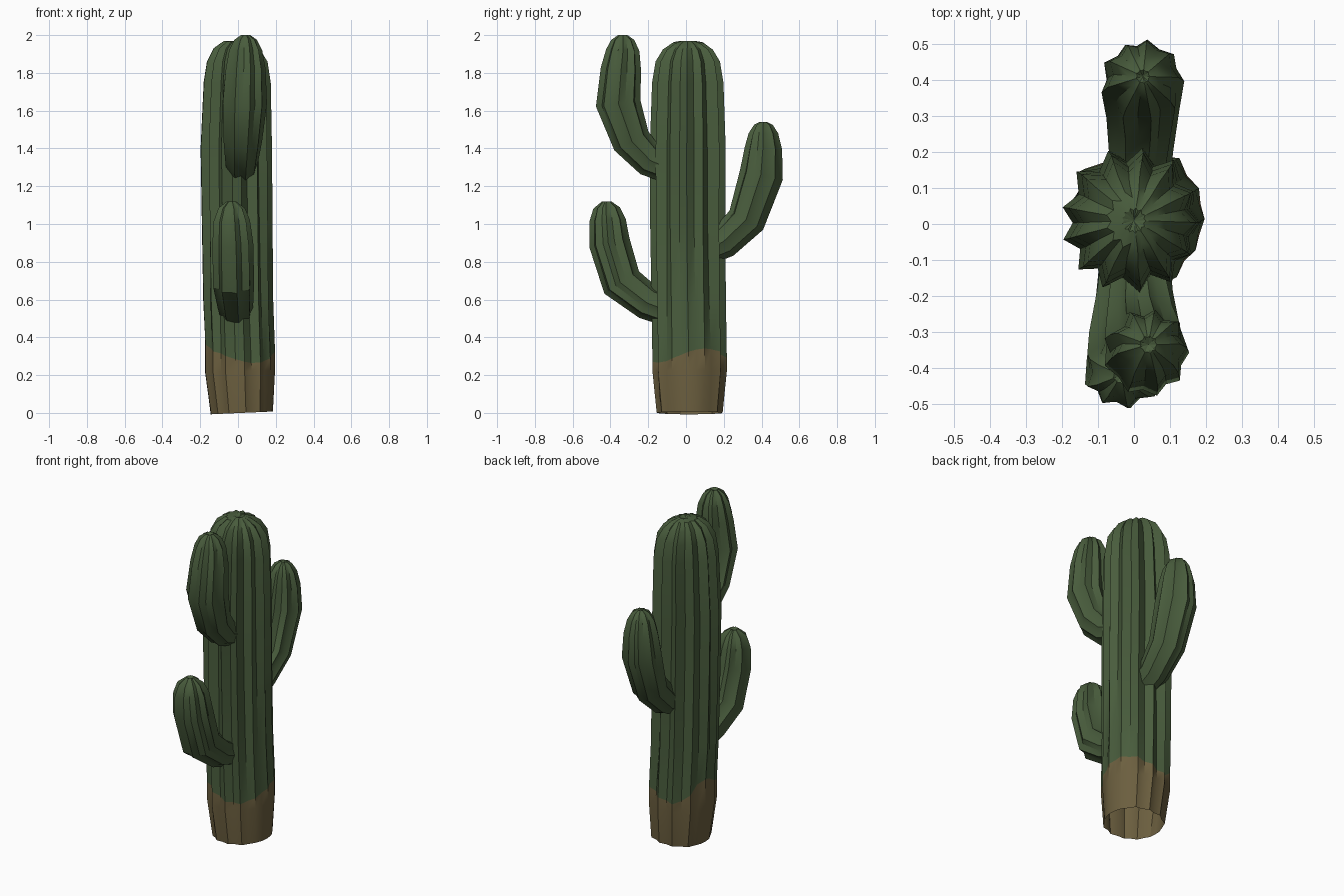
import bpy, bmesh, math, random
from mathutils import Vector

random.seed(4)
if "Cube" in bpy.data.objects:
    bpy.data.objects.remove(bpy.data.objects["Cube"], do_unlink=True)


def material(name, color):
    m = bpy.data.materials.new(name)
    m.use_nodes = True
    m.diffuse_color = color
    bsdf = m.node_tree.nodes["Principled BSDF"]
    bsdf.inputs["Base Color"].default_value = color
    bsdf.inputs["Roughness"].default_value = 0.9
    return m


green = material("cactus green", (0.066, 0.108, 0.046, 1))
brown = material("woody brown", (0.15, 0.115, 0.05, 1))


def ribbed_tube(name, sections, ribs, seam=None):
    """Skin star-shaped rings along a path of (x, y, z, radius, groove depth).
    Faces below the ring numbered seam are brown, and that ring is uneven."""
    bm = bmesh.new()
    step = math.pi / ribs
    # uneven ribs: each keeps its own angle and size along the whole stem
    angles = [i * 2 * step + random.uniform(-0.25, 0.25) * step for i in range(ribs)]
    sizes = [random.uniform(0.95, 1.04) for _ in range(ribs)]
    spokes = []
    for i, a in enumerate(angles):
        following = angles[i + 1] if i + 1 < ribs else angles[0] + 2 * math.pi
        spokes += [(a, sizes[i], False), ((a + following) / 2, 1.0, True)]
    centres = [Vector(s[:3]) for s in sections]
    rings = []
    for k, (x, y, z, radius, depth) in enumerate(sections):
        tangent = centres[min(k + 1, len(centres) - 1)] - centres[max(k - 1, 0)]
        tangent.normalize()
        side = Vector((1, 0, 0))
        side = (side - tangent * side.dot(tangent)).normalized()
        up = tangent.cross(side)
        ring = []
        for a, size, groove in spokes:
            r = radius * size * (1 - depth if groove else 1)
            p = centres[k] + side * (r * math.cos(a)) + up * (r * math.sin(a))
            if k == seam:
                p.z += 0.03 * math.cos(a) * math.sin(a) + 0.025 * math.sin(2.0 * a + 1)
                p.z += 0.1 * max(0, -math.cos(a + 0.3)) ** 6
            ring.append(bm.verts.new(p))
        rings.append(ring)
    count = len(spokes)
    for k in range(len(rings) - 1):
        for i in range(count):
            j = (i + 1) % count
            f = bm.faces.new((rings[k][i], rings[k][j], rings[k + 1][j], rings[k + 1][i]))
            f.material_index = 1 if seam is not None and k < seam else 0
    # slightly sunken crown
    tip = bm.verts.new(centres[-1] - Vector((0, 0, 0.012)))
    for i in range(count):
        bm.faces.new((rings[-1][i], rings[-1][(i + 1) % count], tip))
    mesh = bpy.data.meshes.new(name)
    bm.to_mesh(mesh)
    bm.free()
    mesh.materials.append(green)
    mesh.materials.append(brown)
    ob = bpy.data.objects.new(name, mesh)
    bpy.context.collection.objects.link(ob)
    bpy.ops.object.select_all(action="DESELECT")
    ob.select_set(True)
    bpy.context.view_layer.objects.active = ob
    bpy.ops.object.shade_smooth_by_angle(angle=math.radians(32))
    return ob


# Trunk, open underneath, woody at the foot
ribbed_tube("trunk", [
    (0.02, 0.02, 0, 0.172, 0.04), (0.01, 0.02, 0.22, 0.194, 0.08),
    (0.01, 0.02, 0.30, 0.194, 0.10), (0, 0.015, 0.6, 0.194, 0.14),
    (-0.005, 0.01, 1.0, 0.196, 0.17), (-0.01, 0.01, 1.4, 0.198, 0.19),
    (-0.005, 0.01, 1.75, 0.186, 0.2), (-0.005, 0.01, 1.86, 0.168, 0.2),
    (-0.005, 0.01, 1.925, 0.13, 0.2), (0, 0.01, 1.96, 0.08, 0.2),
    (0, 0.01, 1.97, 0.035, 0.2)], 13, seam=2)

# Arms
ribbed_tube("upper_front_arm", [
    (0.02, -0.08, 1.29, 0.08, 0.1), (0.02, -0.19, 1.335, 0.09, 0.12),
    (0.025, -0.29, 1.44, 0.105, 0.14), (0.035, -0.36, 1.64, 0.121, 0.16),
    (0.04, -0.345, 1.82, 0.109, 0.18), (0.04, -0.335, 1.92, 0.09, 0.2),
    (0.04, -0.335, 1.975, 0.062, 0.2), (0.04, -0.335, 2.0, 0.025, 0.2)], 9)

ribbed_tube("lower_front_arm", [
    (-0.01, -0.08, 0.54, 0.09, 0.1), (-0.015, -0.2, 0.585, 0.098, 0.12),
    (-0.025, -0.34, 0.69, 0.113, 0.16), (-0.03, -0.405, 0.9, 0.113, 0.18),
    (-0.035, -0.415, 1.02, 0.1, 0.2), (-0.035, -0.42, 1.085, 0.073, 0.2),
    (-0.035, -0.42, 1.12, 0.025, 0.2)], 9)

ribbed_tube("back_arm", [
    (0.02, 0.08, 0.85, 0.08, 0.1), (0.02, 0.2, 0.905, 0.09, 0.12),
    (0.025, 0.32, 1.02, 0.103, 0.14), (0.025, 0.4, 1.26, 0.117, 0.16),
    (0.025, 0.41, 1.4, 0.1, 0.18), (0.025, 0.41, 1.48, 0.079, 0.2),
    (0.025, 0.41, 1.525, 0.05, 0.2), (0.025, 0.41, 1.54, 0.02, 0.2)], 9)
